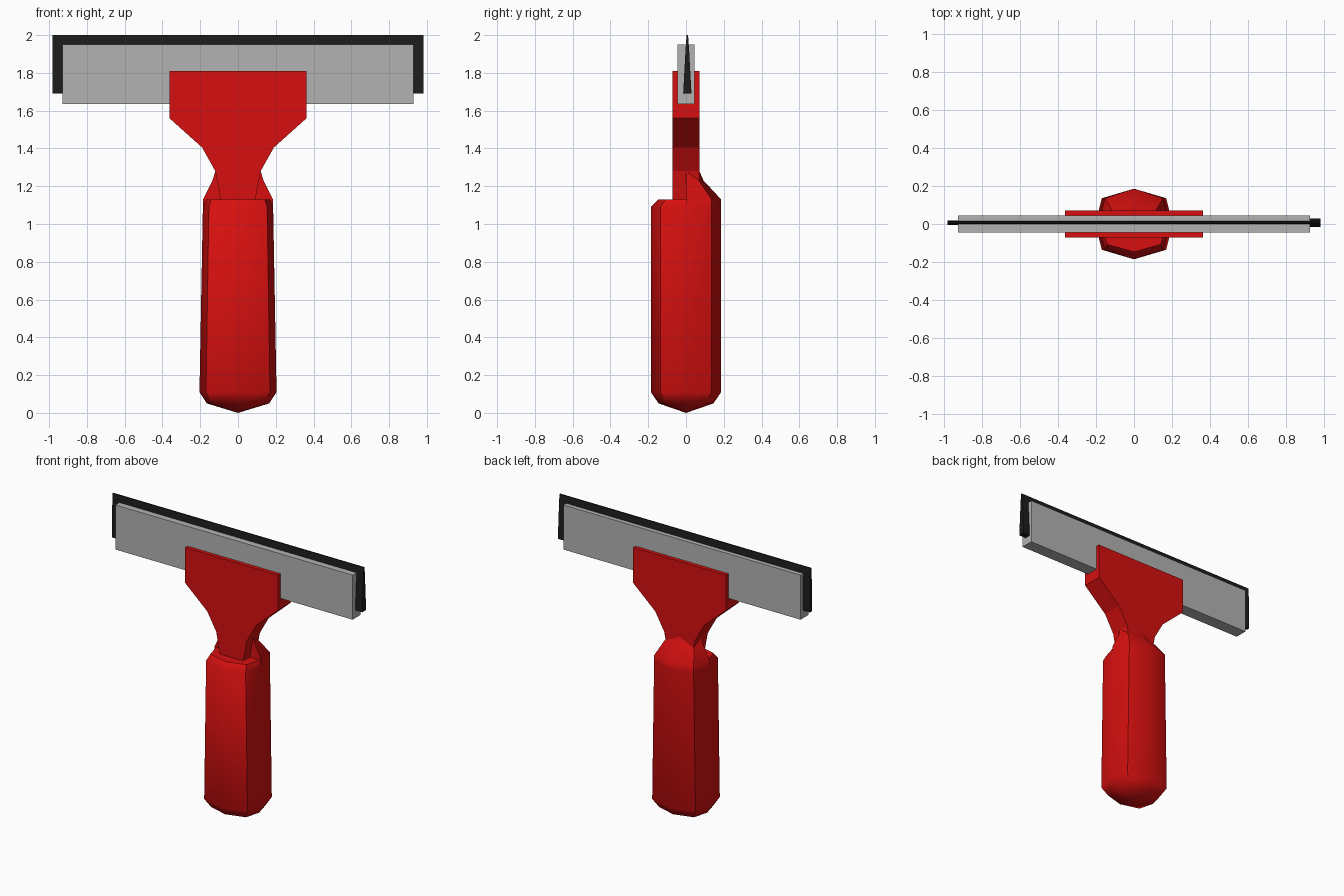
import bpy, bmesh

if "Cube" in bpy.data.objects:
    bpy.data.objects.remove(bpy.data.objects["Cube"])


def material(name, rgb):
    m = bpy.data.materials.new(name)
    m.diffuse_color = (*rgb, 1)
    m.use_nodes = True
    m.node_tree.nodes["Principled BSDF"].inputs["Base Color"].default_value = m.diffuse_color
    return m


RED = material("red plastic", (0.68, 0.005, 0.005))
GREY = material("grey metal", (0.45, 0.45, 0.45))
BLACK = material("black rubber", (0.012, 0.012, 0.012))


def finish(bm, name, mat, smooth=False):
    bmesh.ops.remove_doubles(bm, verts=bm.verts, dist=0.0005)
    bmesh.ops.recalc_face_normals(bm, faces=bm.faces)
    mesh = bpy.data.meshes.new(name)
    bm.to_mesh(mesh)
    bm.free()
    mesh.materials.append(mat)
    ob = bpy.data.objects.new(name, mesh)
    bpy.context.collection.objects.link(ob)
    if smooth:
        bpy.ops.object.select_all(action='DESELECT')
        ob.select_set(True)
        bpy.context.view_layer.objects.active = ob
        bpy.ops.object.shade_smooth_by_angle(angle=0.72)
    return ob


def loft(bm, rings, closed=True, cap_start=False, cap_end=False):
    rows = [[bm.verts.new(p) for p in r] for r in rings]
    n = len(rows[0])
    for a, b in zip(rows, rows[1:]):
        for i in range(n if closed else n - 1):
            j = (i + 1) % n
            bm.faces.new((a[i], a[j], b[j], b[i]))
    if cap_start:
        bm.faces.new(rows[0])
    if cap_end:
        bm.faces.new(rows[-1])
    return rows


# Grip: eight-sided section, given as half-width and half-depth per height
SECTION = [(1, 0), (0.83, 0.73), (0, 1), (-0.83, 0.73),
           (-1, 0), (-0.83, -0.73), (0, -1), (0.83, -0.73)]
FRONT = SECTION[4:] + SECTION[:1]
BACK = SECTION[:5]


def ring(section, z, w, d):
    return [(x * w, y * d, z) for x, y in section]


bm = bmesh.new()
rows = loft(bm, [ring(SECTION, 0.05, 0.165, 0.145),
                 ring(SECTION, 0.11, 0.204, 0.186),
                 ring(SECTION, 1.09, 0.186, 0.186)])
tip = bm.verts.new((0, 0, 0))
for i in range(8):
    bm.faces.new((rows[0][i], tip, rows[0][(i + 1) % 8]))
# front half stops in a ledge, back half runs up behind the neck
loft(bm, [ring(FRONT, 1.09, 0.186, 0.186),
          ring(FRONT, 1.13, 0.17, 0.147)], closed=False, cap_end=True)
loft(bm, [ring(BACK, 1.09, 0.186, 0.186),
          ring(BACK, 1.13, 0.185, 0.186),
          ring(BACK, 1.23, 0.135, 0.093),
          ring(BACK, 1.28, 0.12, 0.071)], cap_end=True)
finish(bm, "grip", RED, smooth=True)

# Head: flared outline extruded front to back
half = [(0.09, 1.12), (0.12, 1.28), (0.19, 1.405), (0.363, 1.56), (0.363, 1.81)]
outline = half + [(-x, z) for x, z in reversed(half)]
bm = bmesh.new()
loft(bm, [[(x, y, z) for x, z in outline] for y in (-0.072, 0.072)],
     cap_start=True, cap_end=True)
finish(bm, "head", RED)

# Metal holder bar
bm = bmesh.new()
bmesh.ops.create_cube(bm, size=1)
for v in bm.verts:
    v.co = (v.co.x * 1.856, v.co.y * 0.09, 1.7925 + v.co.z * 0.315)
finish(bm, "blade_holder", GREY)

# Rubber blade: wedge section, thicker at its right end
bm = bmesh.new()
loft(bm, [[(x, 0.007 + s * w, z) for s, w, z in
           [(-1, foot, 1.69), (1, foot, 1.69), (1, 0.009, 1.93),
            (1, 0.004, 2.0), (-1, 0.004, 2.0), (-1, 0.009, 1.93)]]
          for x, foot in ((-0.982, 0.011), (0.982, 0.022))],
     cap_start=True, cap_end=True)
finish(bm, "rubber_blade", BLACK)
